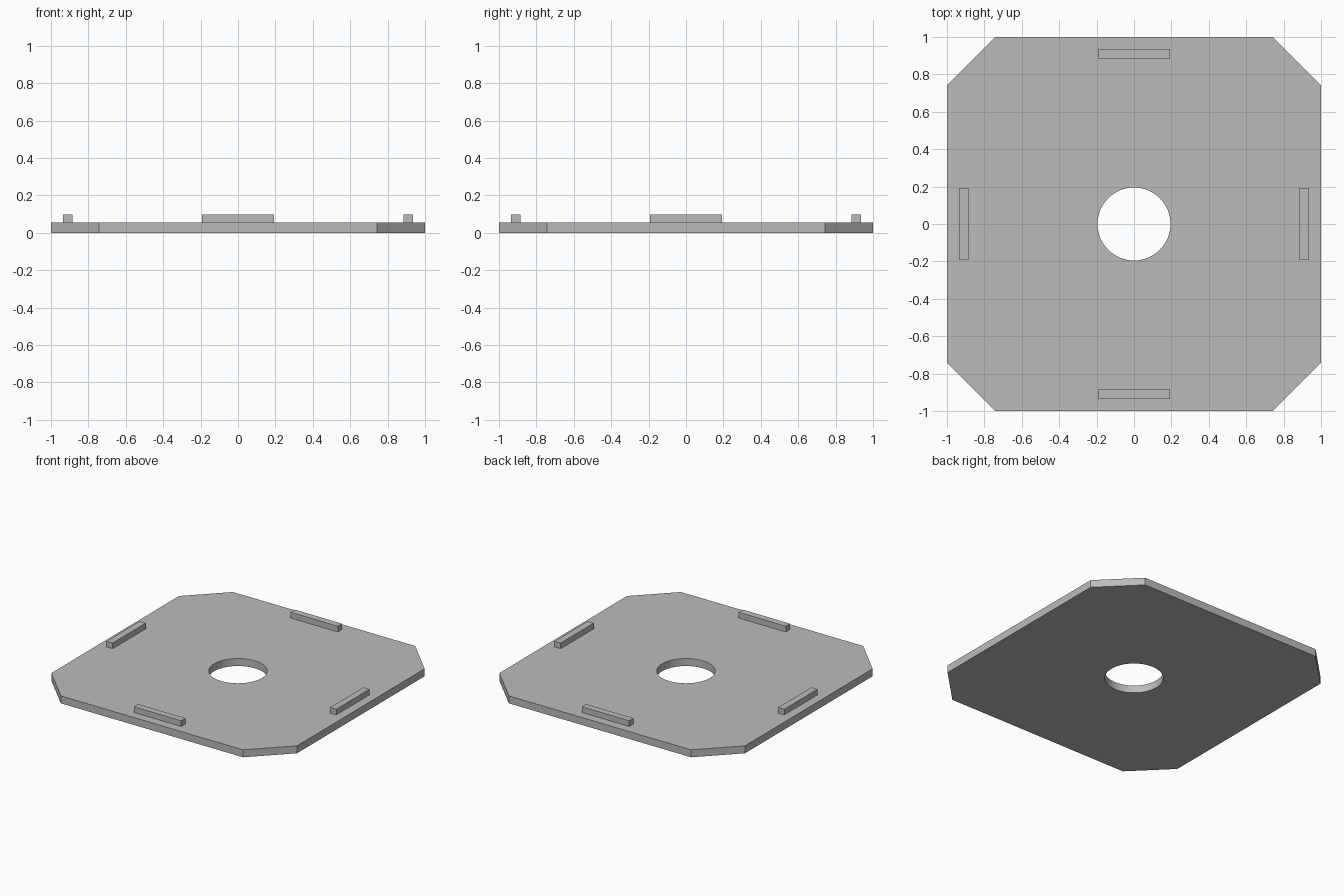
import bpy
import bmesh
from math import radians
from mathutils import Matrix, Vector

cube = bpy.data.objects.get("Cube")
if cube:
    bpy.data.objects.remove(cube, do_unlink=True)

HALF, FLAT, THICK = 1.0, 0.742, 0.055
HOLE_RADIUS = 0.195
RIDGE_LENGTH, RIDGE_WIDTH, RIDGE_TOP = 0.385, 0.05, 0.097
RIDGE_OFFSET = 0.91

grey = bpy.data.materials.new("plain grey")
grey.use_nodes = True
colour = (0.5, 0.5, 0.5, 1)
grey.diffuse_color = colour
grey.node_tree.nodes["Principled BSDF"].inputs["Base Color"].default_value = colour


def make_object(name, bm):
    bmesh.ops.recalc_face_normals(bm, faces=bm.faces)
    mesh = bpy.data.meshes.new(name)
    bm.to_mesh(mesh)
    bm.free()
    mesh.materials.append(grey)
    obj = bpy.data.objects.new(name, mesh)
    bpy.context.collection.objects.link(obj)
    return obj


# Square plate with chamfered corners
bm = bmesh.new()
outline = []
for sx, sy in ((1, 1), (-1, 1), (-1, -1), (1, -1)):
    corner = [(sx * HALF, sy * FLAT), (sx * FLAT, sy * HALF)]
    outline += corner if sx == sy else corner[::-1]
base = bm.faces.new([bm.verts.new((x, y, 0)) for x, y in outline])
result = bmesh.ops.extrude_face_region(bm, geom=[base], use_keep_orig=True)
top = [v for v in result["geom"] if isinstance(v, bmesh.types.BMVert)]
bmesh.ops.translate(bm, verts=top, vec=(0, 0, THICK))
plate = make_object("plate", bm)

# Round centre hole
bm = bmesh.new()
bmesh.ops.create_cone(bm, cap_ends=True, segments=64, radius1=HOLE_RADIUS,
                      radius2=HOLE_RADIUS, depth=1)
cutter = make_object("hole_cutter", bm)
cutter.hide_render = True
cut = plate.modifiers.new("centre hole", "BOOLEAN")
cut.operation = "DIFFERENCE"
cut.solver = "EXACT"
cut.object = cutter
bpy.context.view_layer.objects.active = plate
plate.select_set(True)
bpy.ops.object.modifier_apply(modifier=cut.name)
bpy.data.objects.remove(cutter, do_unlink=True)
bpy.ops.object.shade_smooth_by_angle(angle=radians(30))

# One raised ridge along each side
height = RIDGE_TOP - THICK
for i, side in enumerate(("left", "back", "right", "front")):
    bm = bmesh.new()
    bmesh.ops.create_cube(bm, size=1)
    bmesh.ops.scale(bm, verts=bm.verts, vec=(RIDGE_WIDTH, RIDGE_LENGTH, height))
    bmesh.ops.translate(bm, verts=bm.verts,
                        vec=Vector((RIDGE_OFFSET, 0, THICK + height / 2)))
    bmesh.ops.rotate(bm, verts=bm.verts, cent=(0, 0, 0),
                     matrix=Matrix.Rotation(radians(90 * i), 3, "Z"))
    make_object(side + "_ridge", bm)
